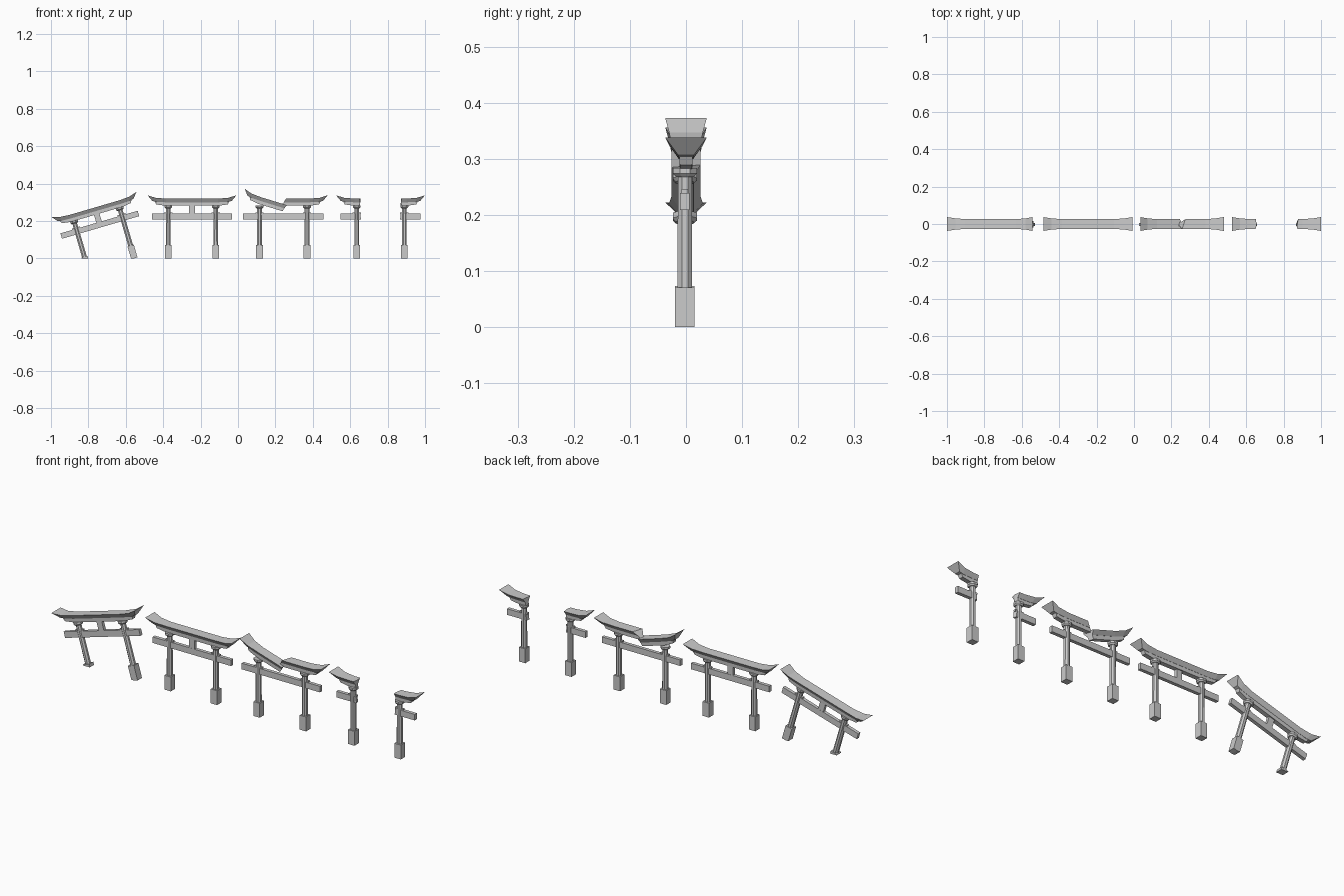
import bpy, bmesh, math
from mathutils import Matrix, Vector

if "Cube" in bpy.data.objects:
    bpy.data.objects.remove(bpy.data.objects["Cube"])

LEG = 0.127      # half spacing of the pillars
YC = -0.002      # pillars sit slightly forward of the roof


def loft(rings):
    """Solid from a list of equal-length point rings."""
    bm = bmesh.new()
    vs = [[bm.verts.new(p) for p in r] for r in rings]
    n = len(rings[0])
    for a, b in zip(vs, vs[1:]):
        for i in range(n):
            bm.faces.new((a[i], a[(i + 1) % n], b[(i + 1) % n], b[i]))
    bm.faces.new(vs[0])
    bm.faces.new(vs[-1][::-1])
    return bm


def box(x0, x1, hy, z0, z1, y=YC):
    ring = lambda z: [(x0, y - hy, z), (x1, y - hy, z), (x1, y + hy, z), (x0, y + hy, z)]
    return loft([ring(z0), ring(z1)])


def octagon(x, stations):
    """Eight-sided column through (radius, z) stations."""
    return loft([[(x + r * math.cos(math.pi * (i + .5) / 4),
                   YC + r * math.sin(math.pi * (i + .5) / 4), z) for i in range(8)]
                 for r, z in stations])


def beam(half):
    """Mirrored bar; station = top x, z, half width, bottom x, z, half width."""
    full = half + [(-a, b, c, -d, e, f) for a, b, c, d, e, f in reversed(half)]
    return loft([[(xt, -wt, zt), (xt, wt, zt), (xb, wb, zb), (xb, -wb, zb)]
                 for xt, zt, wt, xb, zb, wb in full])


def cut(bm, co, no):
    """Remove everything on the normal side of a plane and cap the break."""
    r = bmesh.ops.bisect_plane(bm, geom=bm.verts[:] + bm.edges[:] + bm.faces[:],
                               plane_co=co, plane_no=Vector(no).normalized(),
                               dist=1e-6, clear_outer=True)
    edges = [e for e in r['geom_cut'] if isinstance(e, bmesh.types.BMEdge)]
    if edges:
        bmesh.ops.holes_fill(bm, edges=edges, sides=0)


def finish(bm, name, m, cuts=(), ground=False):
    for co, no in cuts:
        cut(bm, co, no)
    bm.transform(m)
    if ground:
        cut(bm, (0, 0, 0), (0, 0, -1))
    bmesh.ops.recalc_face_normals(bm, faces=bm.faces[:])
    me = bpy.data.meshes.new(name)
    bm.to_mesh(me)
    bm.free()
    bpy.context.collection.objects.link(bpy.data.objects.new(name, me))


def roof(name, m, cuts=()):
    # flared top slab and the narrower lintel beneath it
    finish(beam([(.238, .338, .0370, .212, .307, .014),
                 (.195, .324, .0300, .188, .302, .013),
                 (.140, .320, .0260, .140, .300, .013)]), name + "_roof", m, cuts)
    finish(beam([(.200, .305, .012, .192, .289, .011),
                 (.145, .301, .012, .145, .282, .011)]), name + "_lintel", m, cuts)


def pillars(name, m, stub=.071, ground=False):
    for side, s, h in (("left", -1, stub), ("right", 1, .071)):
        x, n = s * LEG, f"{name}_{side}"
        finish(octagon(x, [(.0142, .05), (.0135, .272)]), n + "_pillar", m, (), ground)
        finish(octagon(x, [(.017, .268), (.023, .274), (.023, .284)]), n + "_capital", m)
        finish(box(x - .0175, x + .0175, .0172, 0, h), n + "_base", m, (), ground)
        # small wedges locking the tie beam
        finish(box(x - .022, x + .022, .006, .238, .246), n + "_wedge", m)


def tie(name, m, cuts=()):
    finish(box(-.215, .215, .0085, .209, .239), name + "_tie_beam", m, cuts)


def strut(name, m):
    finish(box(-.015, .015, .008, .235, .288), name + "_strut", m)


def place(x, z=0, deg=0):
    return Matrix.Translation((x, 0, z)) @ Matrix.Rotation(math.radians(-deg), 4, 'Y')


# leaning gate, one foot sunk into the ground
m = place(-.676, -.035, 16.3)
roof("leaning_gate", m)
pillars("leaning_gate", m, .083, True)
tie("leaning_gate", m)
strut("leaning_gate", m)

# intact gate
m = place(-.246)
roof("intact_gate", m)
pillars("intact_gate", m)
tie("intact_gate", m)
strut("intact_gate", m)

# gate with a snapped roof, left half slipped down
m = place(.242)
pillars("snapped_gate", m)
tie("snapped_gate", m)
roof("snapped_gate_right", m, [((.007, 0, .30), (-1, .35, .85))])
roof("snapped_gate_left", place(.164, -.02, -17), [((-.008, 0, .30), (1, .3, -.2))])

# gate with its whole middle missing
m = place(.762)
pillars("split_gate", m)
for side, s in (("left", -1), ("right", 1)):
    roof("split_gate_" + side, m, [((s * .109, 0, .30), (-s, .15, .12 * s)),
                                   ((s * .107, 0, .30), (-s, -.25, -.1))])
    tie("split_gate_" + side, m, [((s * .108, 0, .22), (-s, .2, .1))])
